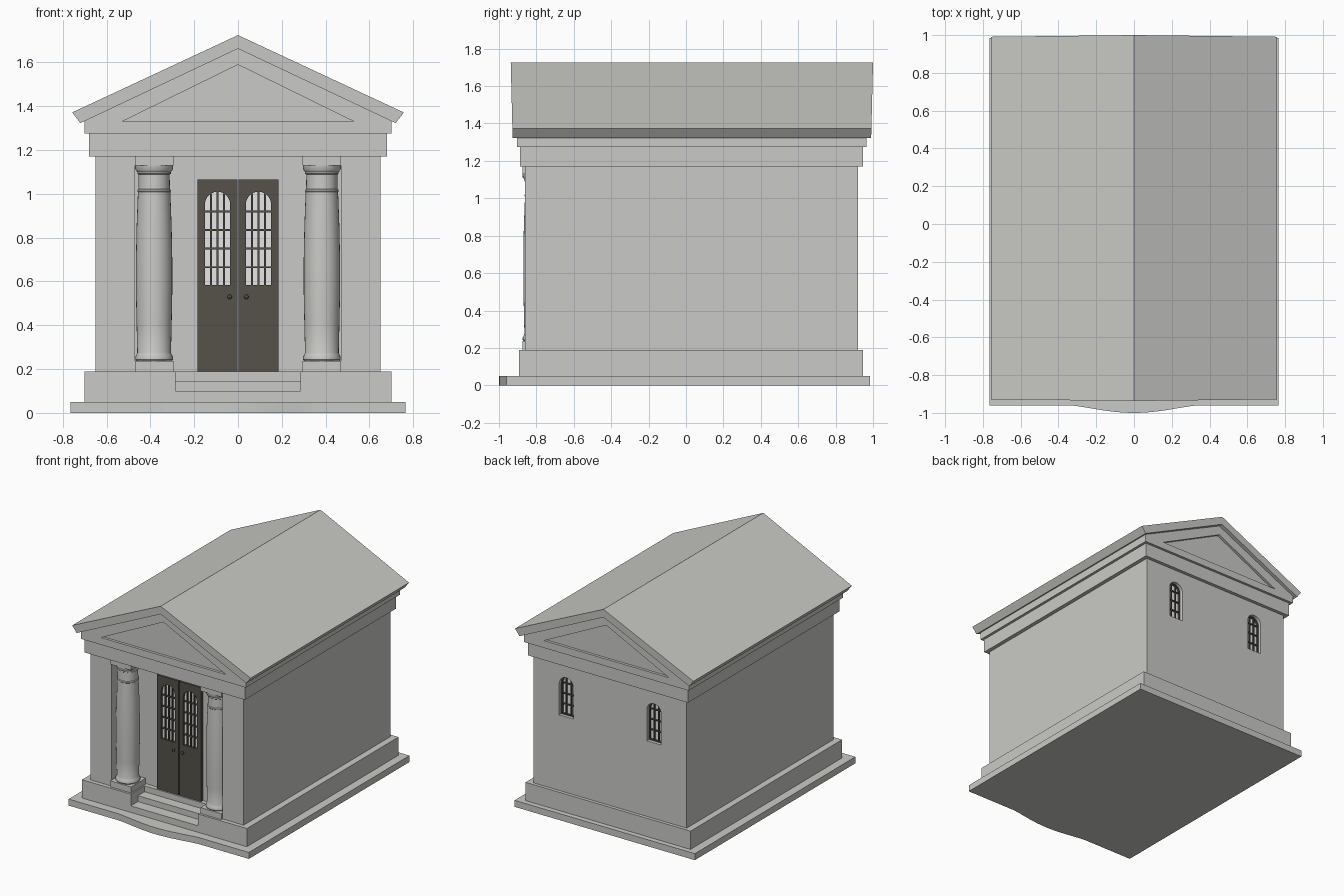
import bpy, bmesh, math

if "Cube" in bpy.data.objects:
    bpy.data.objects.remove(bpy.data.objects["Cube"])


def material(name, rgb):
    m = bpy.data.materials.new(name)
    m.diffuse_color = (*rgb, 1)
    m.use_nodes = True
    m.node_tree.nodes["Principled BSDF"].inputs["Base Color"].default_value = m.diffuse_color
    return m


STONE = material("pale stone", (0.59, 0.59, 0.57))
BRONZE = material("dark bronze", (0.092, 0.083, 0.068))
GLASS = material("white glass", (0.88, 0.88, 0.88))


def finish(name, bm, mat):
    bmesh.ops.recalc_face_normals(bm, faces=bm.faces)
    me = bpy.data.meshes.new(name)
    bm.to_mesh(me)
    bm.free()
    ob = bpy.data.objects.new(name, me)
    bpy.context.collection.objects.link(ob)
    me.materials.append(mat)
    return ob


def prism(name, pts, t0, t1, mat=STONE, axis="y"):
    """Extrude a 2D outline: axis y takes (x, z) points, axis z takes (x, y)."""
    bm = bmesh.new()
    place = (lambda u, v, t: (u, t, v)) if axis == "y" else (lambda u, v, t: (u, v, t))
    a = [bm.verts.new(place(u, v, t0)) for u, v in pts]
    b = [bm.verts.new(place(u, v, t1)) for u, v in pts]
    bm.faces.new(a)
    bm.faces.new(b)
    n = len(pts)
    for i in range(n):
        j = (i + 1) % n
        bm.faces.new((a[i], a[j], b[j], b[i]))
    return finish(name, bm, mat)


def box(name, x0, x1, y0, y1, z0, z1, mat=STONE):
    return prism(name, [(x0, z0), (x1, z0), (x1, z1), (x0, z1)], y0, y1, mat)


def cut(ob, cutter):
    """Subtract cutter from ob, bake the result and drop the cutter."""
    cutter.hide_render = True
    mod = ob.modifiers.new("cut", "BOOLEAN")
    mod.operation = "DIFFERENCE"
    mod.solver = "EXACT"
    mod.object = cutter
    bpy.context.view_layer.update()
    dg = bpy.context.evaluated_depsgraph_get()
    me = bpy.data.meshes.new_from_object(ob.evaluated_get(dg))
    ob.modifiers.clear()
    ob.data = me
    bpy.data.objects.remove(cutter)


def arch(xc, half, z0, z1, n=12):
    """Round-topped window outline."""
    zc = z1 - half
    top = [(xc + half * math.cos(math.pi * i / n), zc + half * math.sin(math.pi * i / n))
           for i in range(n + 1)]
    return [(xc - half, z0), (xc + half, z0)] + top


def bars(name, xc, half, z0, z1, y0, y1, xs, zs, w):
    """Grille of bars trimmed to the arch."""
    zc = z1 - half
    for dx in xs:
        top = zc + math.sqrt(half ** 2 - dx ** 2)
        box(name + "_upright", xc + dx - w, xc + dx + w, y0, y1, z0, top, BRONZE)
    for z in zs:
        h = half if z <= zc else math.sqrt(half ** 2 - (z - zc) ** 2)
        box(name + "_crossbar", xc - h, xc + h, y0, y1, z - w, z + w, BRONZE)


# Ground slab with bowed front
W = 0.34
bow = [(W * i / 12, -0.96 - 0.04 * max(0, math.cos(math.pi * i / 24)) ** 1.3)
       for i in range(-12, 13)]
prism("ground_slab", [(-0.765, -0.96)] + bow + [(0.765, -0.96), (0.765, 0.985), (-0.765, 0.985)],
      0, 0.05, axis="z")

# Plinth with steps cut into it
plinth = box("plinth", -0.70, 0.70, -0.892, 0.945, 0.05, 0.19)
cut(plinth, box("step_cutter", -0.285, 0.285, -1, -0.805, 0.1, 0.3))
cut(plinth, box("step_cutter", -0.285, 0.285, -1, -0.725, 0.145, 0.3))

# Walls with open porch at the front
BACK = -0.69
walls = prism("walls", [(-0.65, -0.86), (-0.47, -0.86), (-0.47, BACK), (0.47, BACK),
                        (0.47, -0.86), (0.65, -0.86), (0.65, 0.92), (-0.65, 0.92)],
              0.19, 1.17, axis="z")

# Back windows
for s in (-1, 1):
    xc = 0.372 * s
    cut(walls, prism("window_cutter", arch(xc, 0.06, 0.77, 1.07), 0.875, 1.0))
    prism("back_window_pane", arch(xc, 0.06, 0.77, 1.07), 0.872, 0.879, GLASS)
    frame = prism("back_window_frame", arch(xc, 0.06, 0.77, 1.07), 0.88, 0.895, BRONZE)
    cut(frame, prism("frame_cutter", arch(xc, 0.052, 0.778, 1.062), 0.8, 1.0))
    bars("back_window", xc, 0.056, 0.774, 1.066, 0.881, 0.893,
         (-0.02, 0.02), (0.85, 0.93, 1.01), 0.004)

# Frieze, pediment and sunken gable triangles
box("frieze", -0.68, 0.68, -0.888, 0.946, 1.17, 1.275)
pediment = prism("pediment", [(-0.70, 1.275), (0.70, 1.275), (0.70, 1.334), (0, 1.664),
                              (-0.70, 1.334)], -0.904, 0.966)
for y0, y1 in ((-1, -0.884), (0.946, 1.1)):
    cut(pediment, prism("gable_cutter", [(-0.53, 1.33), (0.53, 1.33), (0, 1.59)], y0, y1))

# Roof, its ends leaning out slightly to the ridge
roof = prism("roof", [(0, 1.725), (0.757, 1.372), (0.72, 1.323), (0, 1.663),
                      (-0.72, 1.323), (-0.757, 1.372)], -0.927, 0.99)
for v in roof.data.vertices:
    lean = 0.01 * (v.co.z - 1.323) / 0.4
    v.co.y += lean if v.co.y > 0 else -lean

# Columns
PROFILE = [(0, 0.23), (0.08, 0.235), (0.086, 0.243), (0.086, 0.255), (0.08, 0.268),
           (0.077, 0.275), (0.080, 0.4), (0.083, 0.55), (0.083, 0.7), (0.080, 0.85),
           (0.074, 1.008), (0.077, 1.011), (0.077, 1.018), (0.072, 1.022), (0.071, 1.088),
           (0.077, 1.092), (0.077, 1.1), (0.086, 1.112), (0.087, 1.132), (0, 1.135)]
CY = -0.787
for s in (-1, 1):
    cx = 0.383 * s
    bm = bmesh.new()
    vs = [bm.verts.new((r, 0, z)) for r, z in PROFILE]
    es = [bm.edges.new(p) for p in zip(vs, vs[1:])]
    bmesh.ops.spin(bm, geom=vs + es, cent=(0, 0, 0), axis=(0, 0, 1), angle=2 * math.pi, steps=32)
    bmesh.ops.remove_doubles(bm, verts=bm.verts, dist=0.0003)
    bmesh.ops.translate(bm, verts=bm.verts, vec=(cx, CY, 0))
    col = finish("column", bm, STONE)
    bpy.ops.object.select_all(action="DESELECT")
    col.select_set(True)
    bpy.context.view_layer.objects.active = col
    bpy.ops.object.shade_smooth_by_angle(angle=math.radians(35))
    for part, z0, z1 in (("column_base", 0.19, 0.236), ("column_abacus", 1.13, 1.17)):
        box(part, cx - 0.088, cx + 0.088, CY - 0.088, CY + 0.088, z0, z1)

# Double doors with arched barred lights
for s in (-1, 1):
    xc = 0.0935 * s
    x0, x1 = sorted((0.003 * s, 0.186 * s))
    leaf = box("door_leaf", x0, x1, -0.715, BACK, 0.19, 1.065, BRONZE)
    cut(leaf, prism("light_cutter", arch(xc, 0.0575, 0.585, 1.01), -0.8, -0.6))
    prism("door_pane", arch(xc, 0.0575, 0.585, 1.01), -0.697, -0.691, GLASS)
    bars("door", xc, 0.0575, 0.585, 1.01, -0.711, -0.699,
         (-0.03, 0, 0.03), (0.665, 0.75, 0.835, 0.92), 0.0045)
    bm = bmesh.new()
    bmesh.ops.create_uvsphere(bm, u_segments=12, v_segments=8, radius=0.01)
    bmesh.ops.translate(bm, verts=bm.verts, vec=(0.038 * s, -0.728, 0.53))
    finish("door_knob", bm, BRONZE)
    box("knob_stem", 0.038 * s - 0.004, 0.038 * s + 0.004, -0.728, -0.71, 0.526, 0.534, BRONZE)
